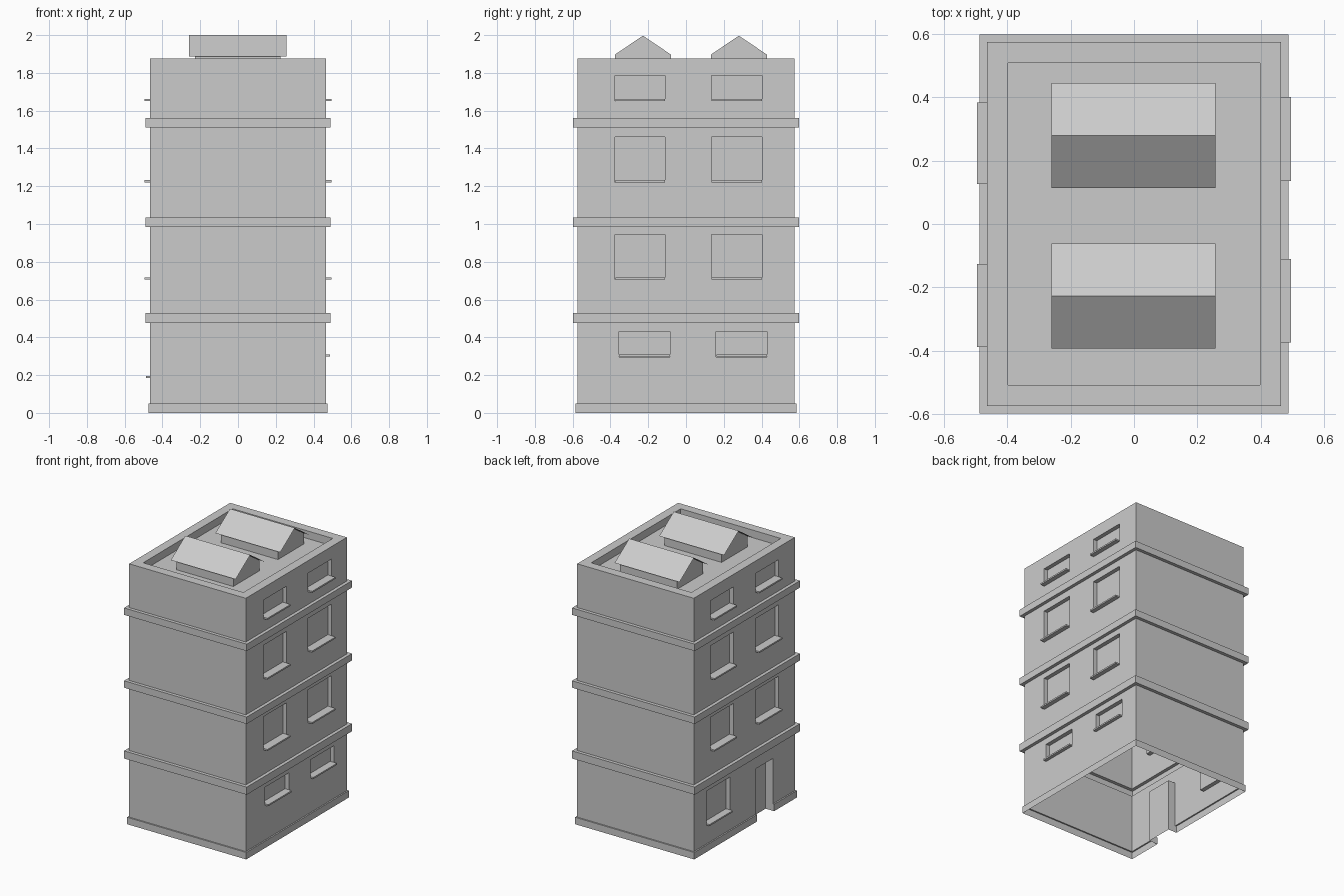
import bpy
import bmesh
from mathutils import Vector

cube = bpy.data.objects.get("Cube")
if cube:
    bpy.data.objects.remove(cube, do_unlink=True)

grey = bpy.data.materials.new("light_grey")
grey.use_nodes = True
grey.diffuse_color = (0.6, 0.6, 0.6, 1)
grey.node_tree.nodes["Principled BSDF"].inputs["Base Color"].default_value = (0.6, 0.6, 0.6, 1)


def add_object(name, bm):
    mesh = bpy.data.meshes.new(name)
    bm.to_mesh(mesh)
    bm.free()
    mesh.materials.append(grey)
    obj = bpy.data.objects.new(name, mesh)
    bpy.context.scene.collection.objects.link(obj)
    return obj


def faces_in(bm, side, y0, y1, z0, z1):
    """Outer faces of one side wall that overlap a rectangle."""
    found = []
    for f in bm.faces:
        ys = [v.co.y for v in f.verts]
        zs = [v.co.z for v in f.verts]
        if (all(v.co.x * side > 0.46 for v in f.verts)
                and max(ys) > y0 + 1e-4 and min(ys) < y1 - 1e-4
                and max(zs) > z0 + 1e-4 and min(zs) < z1 - 1e-4):
            found.append(f)
    return found


def recess(bm, side, y0, y1, z0, z1, depth):
    """Cut a rectangle into a side wall and push it inwards."""
    rect = (y0, y1, z0, z1)
    for co, no in (((0, y0, 0), (0, 1, 0)), ((0, y1, 0), (0, 1, 0)),
                   ((0, 0, z0), (0, 0, 1)), ((0, 0, z1), (0, 0, 1))):
        faces = faces_in(bm, side, *rect)
        geom = set(faces)
        for f in faces:
            geom.update(f.edges)
            geom.update(f.verts)
        bmesh.ops.bisect_plane(bm, geom=list(geom), dist=1e-5, plane_co=co, plane_no=no)
    faces = faces_in(bm, side, *rect)
    new = bmesh.ops.extrude_face_region(bm, geom=faces)["geom"]
    old = [f for f in faces if f.is_valid]
    if old:
        bmesh.ops.delete(bm, geom=old, context="FACES")
    for v in new:
        if isinstance(v, bmesh.types.BMVert):
            v.co.x = side * (WALL_X - depth)


WALL_X, WALL_Y = 0.465, 0.575
BELTS = ((0.475, 0.53), (0.985, 1.035), (1.51, 1.56))

# Outer shell profile: plinth, walls with belts, parapet, sunken roof deck
profile = [(0.01, 0), (0.01, 0.05), (0, 0.05)]
for low, high in BELTS:
    profile += [(0, low), (0.024, low), (0.024, high), (0, high)]
profile += [(0, 1.875), (-0.066, 1.875), (-0.066, 1.82)]

bm = bmesh.new()
rings = []
for out, z in profile:
    x, y = WALL_X + out, WALL_Y + out
    rings.append([bm.verts.new(c) for c in
                  ((-x, -y, z), (x, -y, z), (x, y, z), (-x, y, z))])
for a, b in zip(rings, rings[1:]):
    for j in range(4):
        k = (j + 1) % 4
        bm.faces.new((a[j], a[k], b[k], b[j]))
bm.faces.new(rings[-1])
bm.normal_update()

# Windows: side, y range, z range
windows = []
for z0, z1 in ((0.705, 0.945), (1.22, 1.46), (1.65, 1.785)):
    for side, spans in ((1, ((-0.375, -0.11), (0.135, 0.403))),
                        (-1, ((-0.39, -0.125), (0.125, 0.385)))):
        windows += [(side, y0, y1, z0, z1) for y0, y1 in spans]
windows += [(1, -0.355, -0.085, 0.297, 0.43),
            (1, 0.16, 0.43, 0.297, 0.43),
            (-1, 0.165, 0.43, 0.183, 0.43)]
for w in windows:
    recess(bm, *w, 0.03)

# Doorway, open through the plinth
recess(bm, -1, -0.325, -0.128, 0, 0.377, 0.058)
floor = [f for f in bm.faces if all(v.co.z < 1e-4 for v in f.verts)]
bmesh.ops.delete(bm, geom=floor, context="FACES")
bmesh.ops.remove_doubles(bm, verts=bm.verts[:], dist=1e-4)
bmesh.ops.dissolve_degenerate(bm, edges=bm.edges[:], dist=1e-4)
add_object("building_shell", bm)

# Window sills
for i, (side, y0, y1, z0, z1) in enumerate(windows):
    bm = bmesh.new()
    bmesh.ops.create_cube(bm, size=1)
    out = 0.488 if z1 < 0.5 else 0.496
    inner = WALL_X - 0.03
    for v in bm.verts:
        v.co = Vector((side * (out if v.co.x > 0 else inner),
                       y1 - 0.001 if v.co.y > 0 else y0 + 0.001,
                       z0 + (0.012 if v.co.z > 0 else 0.001)))
    bmesh.ops.recalc_face_normals(bm, faces=bm.faces[:])
    add_object(f"window_sill_{i + 1}", bm)

# Roof houses: gabled walls under a thin pitched roof
for label, yc in (("front", -0.228), ("back", 0.28)):
    bm = bmesh.new()
    outline = ((-0.148, 1.82), (0.148, 1.82), (0.148, 1.897), (0, 1.997), (-0.148, 1.897))
    ends = [[bm.verts.new((x, yc + y, z)) for y, z in outline] for x in (-0.228, 0.226)]
    bm.faces.new(ends[0][::-1])
    bm.faces.new(ends[1])
    for j, k in ((1, 2), (4, 0)):
        bm.faces.new((ends[0][j], ends[0][k], ends[1][k], ends[1][j]))
    bmesh.ops.recalc_face_normals(bm, faces=bm.faces[:])
    add_object(f"{label}_roof_house_walls", bm)

    bm = bmesh.new()
    rows = [[bm.verts.new((x, yc + y, z)) for x in (-0.26, 0.257)]
            for y, z in ((-0.166, 1.887), (0, 2.0), (0.166, 1.887))]
    for a, b in zip(rows, rows[1:]):
        bm.faces.new((a[0], a[1], b[1], b[0]))
    add_object(f"{label}_roof_house_roof", bm)
